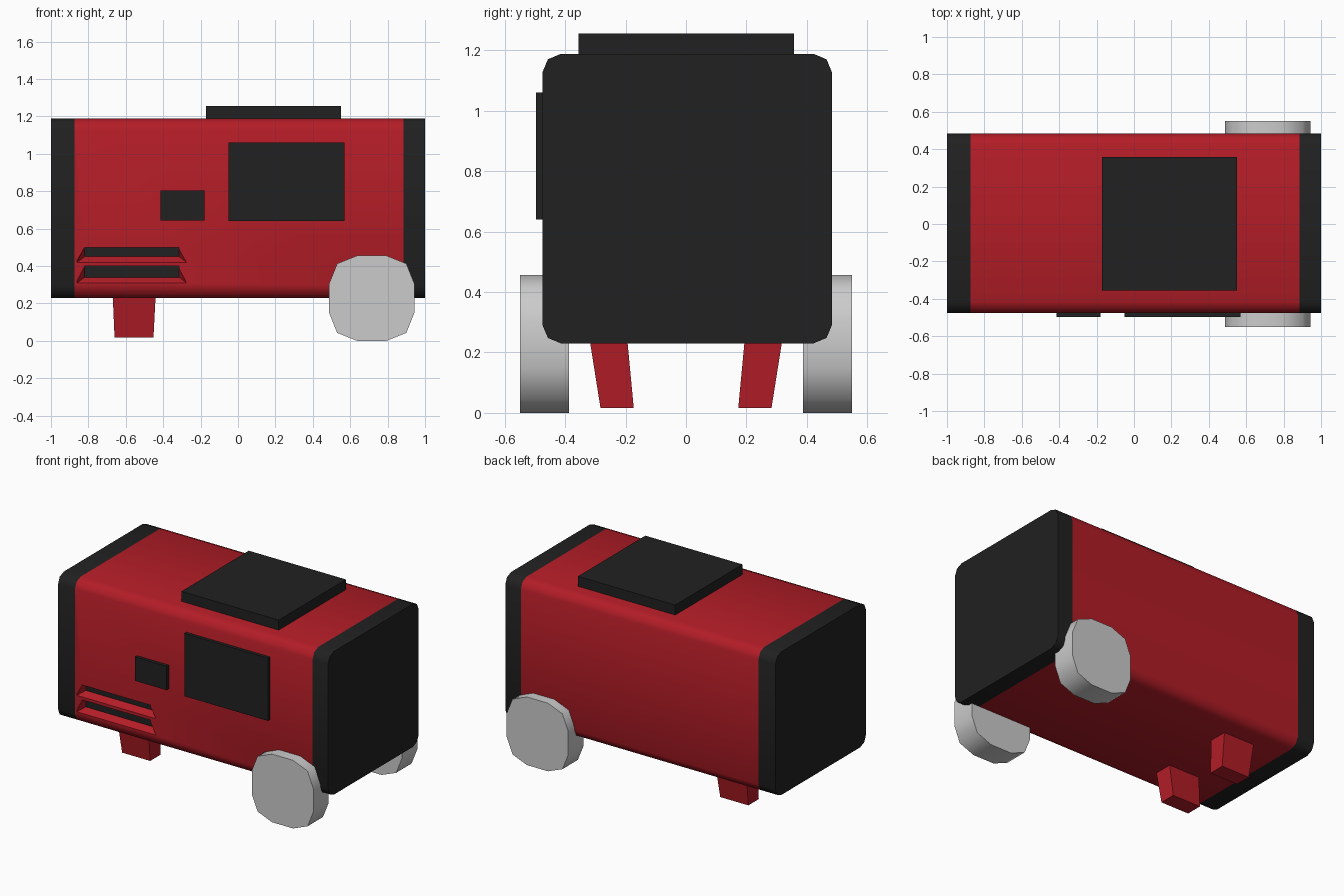
import bpy, bmesh
from mathutils import Vector

if "Cube" in bpy.data.objects:
    bpy.data.objects.remove(bpy.data.objects["Cube"])


def material(name, rgb):
    m = bpy.data.materials.new(name)
    m.diffuse_color = (*rgb, 1)
    m.use_nodes = True
    m.node_tree.nodes["Principled BSDF"].inputs["Base Color"].default_value = m.diffuse_color
    return m


RED = material("red", (0.45, 0.012, 0.02))
BLACK = material("black", (0.015, 0.015, 0.015))


def loft(name, ring_a, ring_b, mat=None, smooth=None):
    """Closed solid between two matching rings of points."""
    bm = bmesh.new()
    a = [bm.verts.new(p) for p in ring_a]
    b = [bm.verts.new(p) for p in ring_b]
    n = len(a)
    bm.faces.new(a)
    bm.faces.new(b[::-1])
    for i in range(n):
        j = (i + 1) % n
        bm.faces.new((a[j], a[i], b[i], b[j]))
    bmesh.ops.recalc_face_normals(bm, faces=bm.faces)
    me = bpy.data.meshes.new(name)
    bm.to_mesh(me)
    bm.free()
    ob = bpy.data.objects.new(name, me)
    bpy.context.collection.objects.link(ob)
    if mat:
        me.materials.append(mat)
    if smooth:
        bpy.ops.object.select_all(action='DESELECT')
        ob.select_set(True)
        bpy.context.view_layer.objects.active = ob
        bpy.ops.object.shade_smooth_by_angle(angle=smooth)
    return ob


def rounded_square(h, flat, mid):
    """Square of half size h with two-segment corners, counter-clockwise."""
    corner = [(h, flat), (mid, mid), (flat, h)]
    pts = []
    for _ in range(4):
        pts += corner
        corner = [(-v, u) for u, v in corner]
    return pts


def box(name, x, y, z, mat):
    ring = [(x[0], z[0]), (x[1], z[0]), (x[1], z[1]), (x[0], z[1])]
    return loft(name, [(u, y[0], v) for u, v in ring],
                [(u, y[1], v) for u, v in ring], mat)


# Body shell and end bands
section = rounded_square(0.479, 0.418, 0.461)


def shell(name, x0, x1, mat):
    return loft(name, *[[(x, u + 0.004, v + 0.709) for u, v in section]
                        for x in (x0, x1)], mat, 0.8)


body = shell("body", -0.875, 0.885, RED)
shell("left_end", -1, -0.875, BLACK)
shell("right_end", 0.885, 1, BLACK)

# Recessed louvres with sloping sills
for i, (zb, zt) in enumerate([(0.34, 0.40), (0.45, 0.50)]):
    x0, x1 = -0.82, -0.315
    inner = [Vector(p) for p in ((x0, -0.435, zb), (x1, -0.435, zb),
                                 (x1, -0.435, zt), (x0, -0.435, zt))]
    surface = [Vector(p) for p in ((x0 - 0.04, -0.475, zb - 0.03),
                                   (x1 + 0.04, -0.475, zb - 0.03),
                                   (x1, -0.475, zt), (x0, -0.475, zt))]
    outer = [p + (p - q) * 0.3 for p, q in zip(surface, inner)]
    cutter = loft("louvre_cutter", outer, inner, RED)
    cutter.hide_render = True
    mod = body.modifiers.new("louvre", 'BOOLEAN')
    mod.operation, mod.solver, mod.object = 'DIFFERENCE', 'EXACT', cutter
    bpy.context.view_layer.objects.active = body
    bpy.ops.object.modifier_apply(modifier=mod.name)
    bpy.data.objects.remove(cutter)
    box(f"louvre_slot_{i + 1}", (x0, x1), (-0.439, -0.42), (zb, zt), BLACK)

# Front panels and roof hatch
box("window_panel", (-0.05, 0.57), (-0.497, -0.46), (0.64, 1.06), BLACK)
box("small_panel", (-0.415, -0.18), (-0.497, -0.46), (0.645, 0.805), BLACK)
box("roof_hatch", (-0.17, 0.55), (-0.355, 0.357), (1.17, 1.255), BLACK)

# Wheels and splayed feet
tyre = rounded_square(0.228, 0.078, 0.185)
for side, s in (("front", -1), ("back", 1)):
    loft(f"{side}_wheel", *[[(u + 0.715, y * s, v + 0.228) for u, v in tyre]
                            for y in (0.387, 0.55)], None, 0.9)
    top = [(-0.67, 0.195), (-0.44, 0.195), (-0.44, 0.32), (-0.67, 0.32)]
    low = [(-0.66, 0.173), (-0.452, 0.173), (-0.452, 0.283), (-0.66, 0.283)]
    loft(f"{side}_foot", [(x, y * s, 0.25) for x, y in top],
         [(x, y * s, 0.017) for x, y in low], RED)
